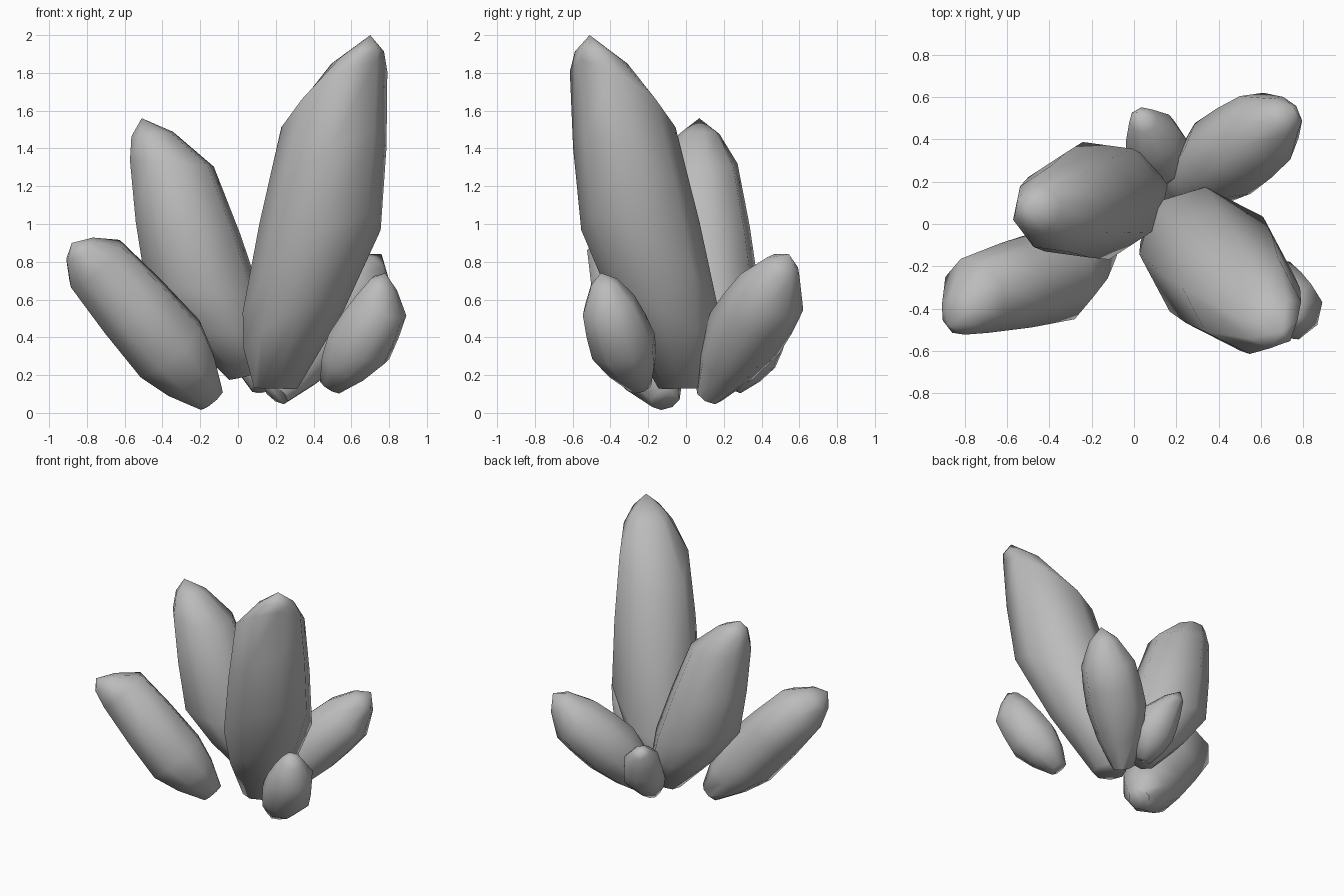
import bpy
import bmesh
import math
from mathutils import Vector

default = bpy.data.objects.get("Cube")
if default:
    bpy.data.objects.remove(default, do_unlink=True)

SIDES = 8

# One plain grey for every crystal
stone = bpy.data.materials.new("grey_stone")
stone.use_nodes = True
GREY = (0.5, 0.5, 0.5, 1)
stone.diffuse_color = GREY
stone.node_tree.nodes["Principled BSDF"].inputs["Base Color"].default_value = GREY


def crystal(name, foot, belly, shoulder, apex, radius, taper, slant):
    """Faceted shaft from foot to shoulder, closed by an off-centre point."""
    foot, belly, shoulder, apex = map(Vector, (foot, belly, shoulder, apex))
    axis = (shoulder - foot).normalized()
    side = Vector((0, 0, 1)).cross(axis).normalized()
    lean = side.cross(axis)

    # Ring centre, share of the full radius, share of the slant
    rings = [
        (foot, 0.36, 0.2),
        (foot.lerp(belly, 0.5), 0.76, 0.7),
        (belly, 1, 1),
        (belly.lerp(shoulder, 0.5), 0.53 + taper / 2, 1),
        (shoulder, taper, 0.9),
        (shoulder.lerp(apex, 0.65), taper * 0.53, 0.5),
    ]

    bm = bmesh.new()
    loops = []
    for centre, swell, tilt in rings:
        r = radius * swell
        loop = []
        for i in range(SIDES):
            a = math.tau * i / SIDES
            offset = lean * math.cos(a) + side * math.sin(a)
            offset += axis * (slant * tilt * math.cos(a))
            loop.append(bm.verts.new(centre + offset * r))
        loops.append(loop)

    # Shaft facets, foot cap and pointed end
    for low, high in zip(loops, loops[1:]):
        for i in range(SIDES):
            j = (i + 1) % SIDES
            bm.faces.new((low[i], low[j], high[j], high[i]))
    bm.faces.new(loops[0][::-1])
    point = bm.verts.new(apex)
    for i in range(SIDES):
        bm.faces.new((loops[-1][i], loops[-1][(i + 1) % SIDES], point))
    bmesh.ops.recalc_face_normals(bm, faces=bm.faces)

    mesh = bpy.data.meshes.new(name)
    bm.to_mesh(mesh)
    bm.free()
    mesh.materials.append(stone)
    obj = bpy.data.objects.new(name, mesh)
    bpy.context.collection.objects.link(obj)
    return obj


crystals = [
    crystal("tall_crystal", (.2, -.03, .13), (.39, -.19, .75),
            (.51, -.335, 1.66), (.7, -.51, 2), radius=.315, taper=.78, slant=1.3),
    crystal("middle_crystal", (.05, .16, .2), (-.18, .11, .64),
            (-.35, .07, 1.32), (-.51, .07, 1.56), radius=.285, taper=.73, slant=.5),
    crystal("right_crystal", (-.14, -.11, .07), (-.36, -.24, .34),
            (-.755, -.34, .79), (-.88, -.48, .9), radius=.225, taper=.83, slant=0),
    crystal("front_small_crystal", (.49, -.24, .14), (.64, -.33, .35),
            (.76, -.41, .57), (.78, -.45, .74), radius=.18, taper=.82, slant=.1),
    crystal("back_left_crystal", (.2, .12, .1), (.42, .31, .42),
            (.62, .455, .64), (.76, .545, .84), radius=.213, taper=.9, slant=0),
    crystal("back_small_crystal", (.12, .24, .13), (.12, .33, .3),
            (.09, .42, .46), (.02, .53, .6), radius=.155, taper=.83, slant=.1),
]

# Soft facets, crisp only where the surface turns hard
bpy.ops.object.select_all(action="DESELECT")
for obj in crystals:
    obj.select_set(True)
bpy.context.view_layer.objects.active = crystals[0]
bpy.ops.object.shade_smooth_by_angle(angle=math.radians(70))
